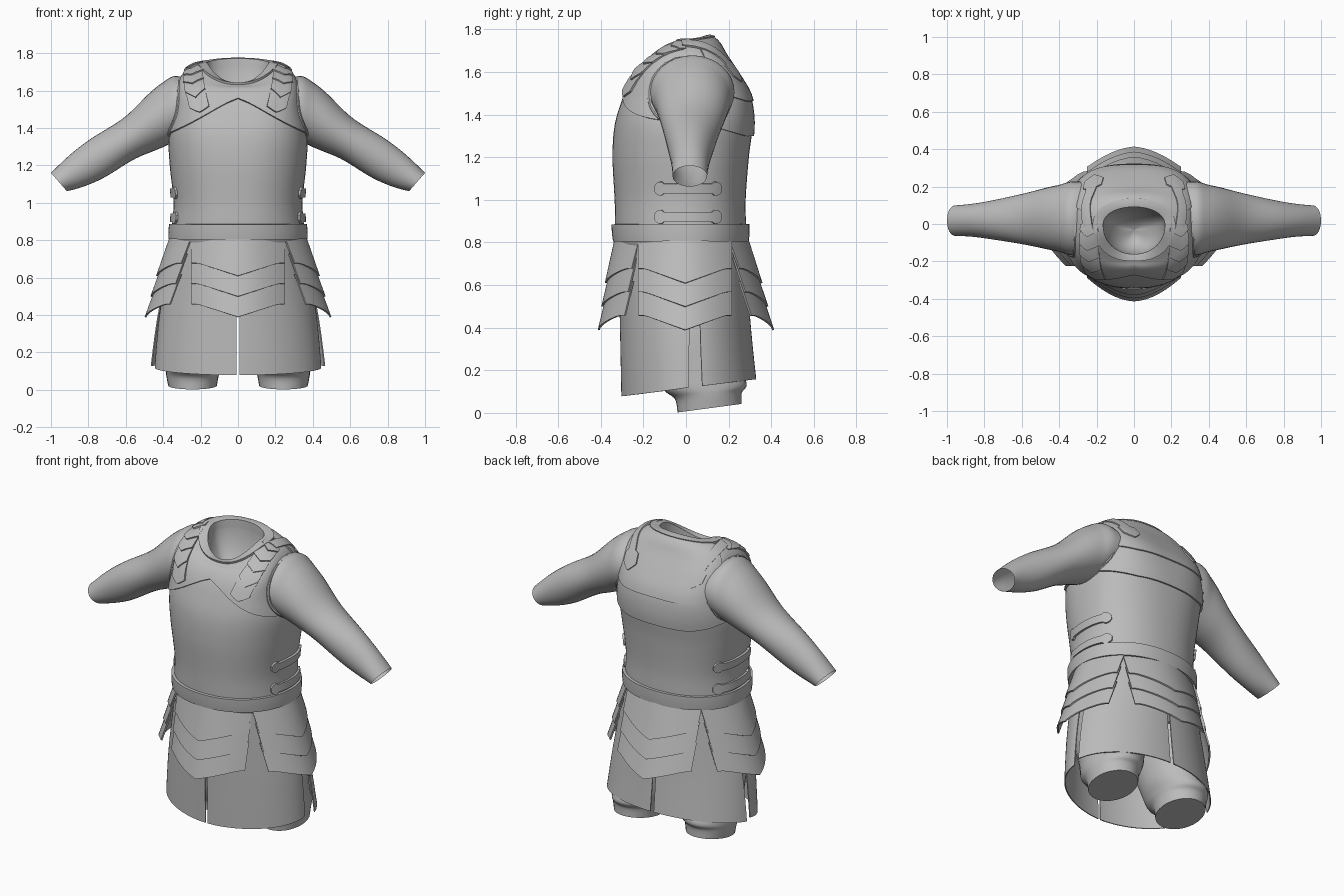
import bpy, bmesh
from math import sin, cos, pi, tau, radians
from mathutils import Vector
from mathutils.bvhtree import BVHTree

cube = bpy.data.objects.get("Cube")
if cube:
    bpy.data.objects.remove(cube)

GREY = (0.5, 0.5, 0.5, 1)
grey = bpy.data.materials.new("plain grey")
grey.use_nodes = True
grey.diffuse_color = GREY
grey.node_tree.nodes["Principled BSDF"].inputs["Base Color"].default_value = GREY


def spline(rows, t):
    """Smooth interpolation through rows of numbers, t from 0 to 1."""
    n = len(rows) - 1
    s = min(max(t, 0), 1) * n
    i = min(int(s), n - 1)
    f = s - i
    a, b, c, d = (rows[min(max(k, 0), n)] for k in (i - 1, i, i + 1, i + 2))
    return [q + f * (r - p + f * (2 * p - 5 * q + 4 * r - w + f * (3 * (q - r) + w - p))) / 2
            for p, q, r, w in zip(a, b, c, d)]


def grid(name, nu, nv, func, thick=0, mirror=False, loop=False, cap=False):
    """Sheet of quads from func(u, v), with optional mirroring and thickness."""
    bm = bmesh.new()
    cols = nu if loop else nu + 1
    vs = [[bm.verts.new(func(i / nu, j / nv)) for j in range(nv + 1)] for i in range(cols)]
    for i in range(nu):
        a, b = vs[i], vs[(i + 1) % cols]
        for j in range(nv):
            bm.faces.new((a[j], b[j], b[j + 1], a[j + 1]))
    if cap:
        bm.faces.new([col[0] for col in reversed(vs)])
    me = bpy.data.meshes.new(name)
    bm.to_mesh(me)
    bm.free()
    me.materials.append(grey)
    ob = bpy.data.objects.new(name, me)
    bpy.context.collection.objects.link(ob)
    if mirror:
        ob.modifiers.new("mirror", 'MIRROR')
    if thick:
        mod = ob.modifiers.new("thickness", 'SOLIDIFY')
        mod.thickness = thick
        mod.offset = -1
    bpy.ops.object.select_all(action='DESELECT')
    ob.select_set(True)
    bpy.context.view_layer.objects.active = ob
    if mirror or thick:
        bpy.ops.object.convert(target='MESH')
    bpy.ops.object.shade_smooth_by_angle(angle=radians(35))
    return ob


# Ring columns: side z, front z, back z, half width, front depth, back depth, squareness
TORSO = [(0.5, 0.5, 0.5, 0.3, 0.22, 0.22, 2),
         (0.72, 0.72, 0.72, 0.33, 0.29, 0.25, 2),
         (0.82, 0.82, 0.82, 0.355, 0.328, 0.28, 2.1),
         (1.0, 1.0, 1.0, 0.345, 0.335, 0.28, 2.2),
         (1.2, 1.2, 1.2, 0.365, 0.345, 0.295, 2.3),
         (1.35, 1.35, 1.35, 0.37, 0.335, 0.312, 2.5),
         (1.48, 1.47, 1.48, 0.338, 0.3, 0.295, 3),
         (1.6, 1.55, 1.58, 0.32, 0.266, 0.24, 3.2),
         (1.672, 1.6, 1.67, 0.295, 0.23, 0.18, 2.9),
         (1.715, 1.615, 1.73, 0.25, 0.203, 0.145, 2.4),
         (1.738, 1.625, 1.758, 0.19, 0.18, 0.11, 2.1)]
FRONT_SKIRT = [(0.05, 0.05, 0.05, 0.45, 0.303, 0.3, 1.85),
               (0.4, 0.4, 0.4, 0.42, 0.31, 0.3, 1.9),
               (0.82, 0.82, 0.82, 0.35, 0.32, 0.275, 2)]
BACK_SKIRT = [(0.05, 0.05, 0.05, 0.487, 0.3, 0.342, 2.1),
              (0.4, 0.4, 0.4, 0.44, 0.31, 0.305, 2),
              (0.82, 0.82, 0.82, 0.35, 0.32, 0.275, 2)]


def ring_point(rows, t, th):
    zs, zf, zb, a, f, b, n = spline(rows, t)
    c, s = cos(th), sin(th)
    z = zs + ((zf if s < 0 else zb) - zs) * abs(s) ** 1.7
    x = a * abs(c) ** (2 / n) * (1 if c > 0 else -1)
    y = -f * abs(s) ** (2 / n) if s < 0 else b * s ** (2 / n)
    return Vector((x, y, z))


def t_at(rows, th, z):
    lo, hi = 0, 1
    for _ in range(22):
        m = (lo + hi) / 2
        lo, hi = (m, hi) if ring_point(rows, m, th).z < z else (lo, m)
    return lo


def raised(rows, t, th, d):
    e = 0.01
    du = ring_point(rows, t, th + e) - ring_point(rows, t, th - e)
    dv = ring_point(rows, min(t + e, 1), th) - ring_point(rows, max(t - e, 0), th)
    return ring_point(rows, t, th) + du.cross(dv).normalized() * d


def patch(name, rows, th0, th1, low, high, d, nu=40, nv=4, thick=0.012):
    """Plate lying on a ringed body between two heights, each a rule of the angle."""
    def func(u, v):
        th = th0 + (th1 - th0) * u
        a, b = t_at(rows, th, low(th)), t_at(rows, th, high(th))
        return raised(rows, a + (b - a) * v, th, d)
    return grid(name, nu, nv, func, thick, mirror=True)


# Cuirass
cuirass = grid("cuirass", 80, 60, lambda u, v: ring_point(TORSO, v, u * tau), loop=True, cap=True)
bvh = BVHTree.FromPolygons([v.co for v in cuirass.data.vertices],
                           [p.vertices[:] for p in cuirass.data.polygons])


def on_body(p, d):
    loc, nor, _, _ = bvh.find_nearest(Vector(p))
    if nor.dot(loc - Vector((0, 0, 1.3))) < 0:
        nor = -nor
    return loc + nor * d


# Mantle with peaked chest edge, upper back layer, belt
def mantle_low(th):
    if th < 0:
        return 1.555 - 0.54 * 0.345 * cos(th) ** 0.75
    return 1.368 - 0.068 * min(1, sin(th) * 1.15)


top = lambda th: 3
H = pi / 2
patch("mantle", TORSO, -H, H, mantle_low, top, 0.011, 56, 22)
patch("upper_back_plate", TORSO, 0.3, H,
      lambda th: 1.525 - 0.065 * min(1, sin(th) * 1.15), top, 0.018, 30, 16)
patch("belt", TORSO, -H, H, lambda th: 0.808, lambda th: 0.885, 0.017, 40, 2, 0.02)


# Collar rim, and the hollow inside the neck
def neck_ring(th, inset, lift):
    p = ring_point(TORSO, 1, th)
    return Vector((p.x * inset, (p.y + 0.035) * inset - 0.035, p.z + lift))


def collar(u, v):
    th = u * tau
    if v < 0.2:
        return raised(TORSO, 0.95, th, 0.008)
    if v < 0.4:
        return raised(TORSO, 0.955, th, 0.024)
    return neck_ring(th, *((1.02, 0.018), (0.87, 0.014), (0.86, -0.05))[round(v * 4) - 2])


def neck_hollow(u, v):
    p = neck_ring(u * tau, 0.87 * cos(v * H), 0)
    p.z += (1.69 - p.z) * v - 0.22 * sin(v * H)
    return p


grid("collar", 48, 4, collar, loop=True)
grid("neck_hollow", 48, 12, neck_hollow, loop=True)

# Sleeves: upper edge x z, lower edge x z, middle y, half depth
SLEEVE = [(0.25, 1.655, 0.26, 1.37, 0.03, 0.195),
          (0.335, 1.678, 0.335, 1.33, 0.03, 0.197),
          (0.4, 1.645, 0.395, 1.3, 0.03, 0.18),
          (0.475, 1.585, 0.455, 1.275, 0.03, 0.165),
          (0.61, 1.455, 0.56, 1.23, 0.027, 0.137),
          (0.79, 1.34, 0.715, 1.135, 0.022, 0.105),
          (0.9, 1.255, 0.83, 1.085, 0.02, 0.088),
          (1.0, 1.16, 0.915, 1.062, 0.018, 0.081)]


def sleeve(u, v):
    ux, uz, lx, lz, y, r = spline(SLEEVE, v)
    c, s = cos(u * tau), sin(u * tau)
    return Vector(((ux + lx + c * (ux - lx)) / 2, y + s * r, (uz + lz + c * (uz - lz)) / 2))


grid("sleeves", 32, 36, sleeve, mirror=True, loop=True)

# Trouser legs: middle x y z, half width, half depth, tilt
LEG = [(0.243, 0.11, 0.022, 0.13, 0.15, 0.02),
       (0.243, 0.105, 0.08, 0.141, 0.157, 0.015),
       (0.237, 0.09, 0.12, 0.15, 0.195, 0.01),
       (0.22, 0.07, 0.2, 0.165, 0.2, 0),
       (0.2, 0.03, 0.4, 0.18, 0.225, 0),
       (0.17, 0, 0.65, 0.165, 0.23, 0)]


def leg(u, v):
    x, y, z, rx, ry, tilt = spline(LEG, v)
    c, s = cos(u * tau), sin(u * tau)
    return Vector((x + c * rx, y + s * ry, z + s * tilt))


grid("trouser_legs", 28, 24, leg, mirror=True, loop=True, cap=True)


# Skirt in four panels with slits
hem = lambda th: 0.118 + 0.04 * sin(th)
waist = lambda th: 0.815
patch("front_skirt", FRONT_SKIRT, -H + 0.022, 0.06, hem, waist, 0, 30, 14, 0.006)
patch("back_skirt", BACK_SKIRT, 0.22, H - 0.022, hem, waist, 0, 26, 14, 0.006)


# Tassets of three overlapping layers
def tasset(name, place, half, near, far, sag, mirror=False):
    for k in range(3):
        def func(u, v):
            s = u * 2 - 1
            edge = 0.068 * min(1, abs(s) * 1.15)
            low = 0.61 - 0.11 * k + edge
            high = 0.812 if k == 0 else low + 0.16
            z = low + (high - low) * v
            d = near + (far - near) * (0.81 - z) / 0.42 - sag * abs(s) ** 1.9
            return Vector(place(s * half, d + 0.014 * (1 - v), z))
        grid(f"{name}_layer_{k + 1}", 20, 5, func, 0.009, mirror)


tasset("front_tasset", lambda s, d, z: (s, -d, z), 0.25, 0.337, 0.4, 0.115)
tasset("back_tasset", lambda s, d, z: (-s, d, z), 0.25, 0.295, 0.4, 0.09)
tasset("side_tasset", lambda s, d, z: (d, s - 0.004, z), 0.221, 0.368, 0.485, 0.115, True)


# Side straps with flared ends
def strap(height):
    def half(y):
        q = abs(y - 0.01) / 0.16
        return 0.023 if q < 0.75 else 0.032 if q < 0.9 else 0.032 - 0.02 * (q - 0.9) / 0.1

    def func(u, v):
        y = 0.01 + 0.16 * (u * 2 - 1)
        start = Vector((1, y, height + half(y) * (v * 2 - 1)))
        return bvh.ray_cast(start, Vector((-1, 0, 0)))[0] + Vector((0.014, 0, 0))
    grid("side_strap", 28, 2, func, 0.014, mirror=True)


strap(0.92)
strap(1.052)

# Shoulder lames in front, each with a pointed lower edge
FRONT_PATH = [(0.245, 0.0, 1.74), (0.25, -0.12, 1.70), (0.24, -0.22, 1.62), (0.21, -0.31, 1.49)]
for k in range(5):
    def lame(u, v):
        s = u * 2 - 1
        t = 0.2 * (k + 1) - v * 0.24 - 0.09 * abs(s)
        x, y, z = spline(FRONT_PATH, t)
        return on_body((x + s * 0.062, y, z), 0.024 - 0.009 * v)
    grid(f"shoulder_lame_{k + 1}", 8, 4, lame, 0.01, mirror=True)

# Arrow-ended strap over the back of each shoulder
BACK_PATH = [(0.215, 0.27, 1.56), (0.235, 0.2, 1.66), (0.26, 0.1, 1.72), (0.25, -0.02, 1.74)]


def back_strap(u, v):
    half = 0.058 * v / 0.14 if v < 0.14 else 0.058 if v < 0.3 else 0.032
    x, y, z = spline(BACK_PATH, v)
    return on_body((x - (u * 2 - 1) * max(half, 0.004), y, z), 0.025)


grid("back_shoulder_strap", 4, 28, back_strap, 0.01, mirror=True)


# Raised rim around each armhole
def rim(u, v):
    a, b = u * tau, v * tau
    r = 1 + 0.06 * cos(b)
    p = (0.36, 0.03 + 0.216 * r * cos(a), 1.515 + 0.18 * r * sin(a))
    return on_body(p, 0.01 + 0.01 * sin(b))


grid("armhole_rim", 48, 8, rim, mirror=True, loop=True)
